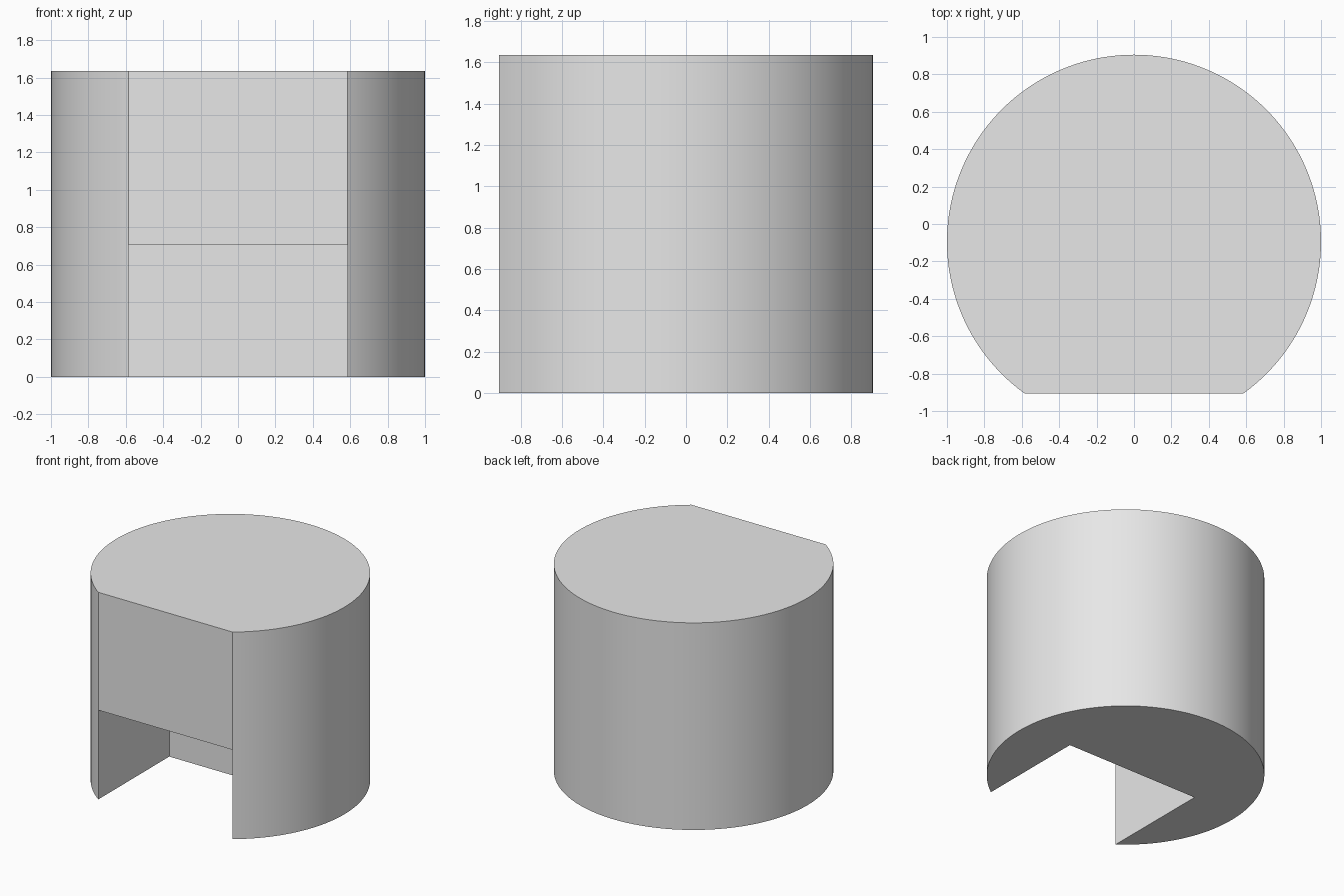
import bpy, bmesh, math

if "Cube" in bpy.data.objects:
    bpy.data.objects.remove(bpy.data.objects["Cube"], do_unlink=True)

RADIUS, CENTRE_Y, HEIGHT = 1.0, -0.095, 1.635
FRONT_Y, NOTCH_BACK_Y, NOTCH_TOP = -0.905, -0.02, 0.705
SEGMENTS = 128

grey = bpy.data.materials.new("light_grey")
grey.use_nodes = True
colour = (0.8, 0.8, 0.8, 1)
grey.diffuse_color = colour
grey.node_tree.nodes["Principled BSDF"].inputs["Base Color"].default_value = colour

# Round outline, running from the right front corner over the back to the left one
start = math.asin((FRONT_Y - CENTRE_Y) / RADIUS)
sweep = math.pi - 2 * start
angles = [start + sweep * i / SEGMENTS for i in range(SEGMENTS + 1)]
outline = [(RADIUS * math.cos(a), CENTRE_Y + RADIUS * math.sin(a)) for a in angles]
half = outline[0][0]

bm = bmesh.new()
bottom = [bm.verts.new((x, y, 0)) for x, y in outline]
top = [bm.verts.new((x, y, HEIGHT)) for x, y in outline]

# Corners of the notch: front and back of its ceiling, back of its floor
front_a, front_b = [bm.verts.new((s * half, FRONT_Y, NOTCH_TOP)) for s in (1, -1)]
back_a, back_b = [bm.verts.new((s * half, NOTCH_BACK_Y, NOTCH_TOP)) for s in (1, -1)]
floor_a, floor_b = [bm.verts.new((s * half, NOTCH_BACK_Y, 0)) for s in (1, -1)]

# Curved wall; the end strips also meet the notch ceiling
for i in range(SEGMENTS):
    strip = [bottom[i], bottom[i + 1], top[i + 1], top[i]]
    if i == 0:
        strip.append(front_a)
    elif i == SEGMENTS - 1:
        strip.insert(2, front_b)
    bm.faces.new(strip)

# Flat top, horseshoe underside, front panel and the notch faces
bm.faces.new(top)
bm.faces.new(bottom + [floor_b, floor_a])
bm.faces.new([front_b, front_a, top[0], top[-1]])
bm.faces.new([front_a, front_b, back_b, back_a])
bm.faces.new([floor_a, floor_b, back_b, back_a])
bm.faces.new([bottom[0], floor_a, back_a, front_a])
bm.faces.new([bottom[-1], floor_b, back_b, front_b])
bmesh.ops.recalc_face_normals(bm, faces=bm.faces[:])

mesh = bpy.data.meshes.new("notched_cylinder")
bm.to_mesh(mesh)
bm.free()
mesh.materials.append(grey)
body = bpy.data.objects.new("notched_cylinder", mesh)
bpy.context.collection.objects.link(body)

bpy.ops.object.select_all(action="DESELECT")
body.select_set(True)
bpy.context.view_layer.objects.active = body
bpy.ops.object.shade_smooth_by_angle(angle=math.radians(30))
